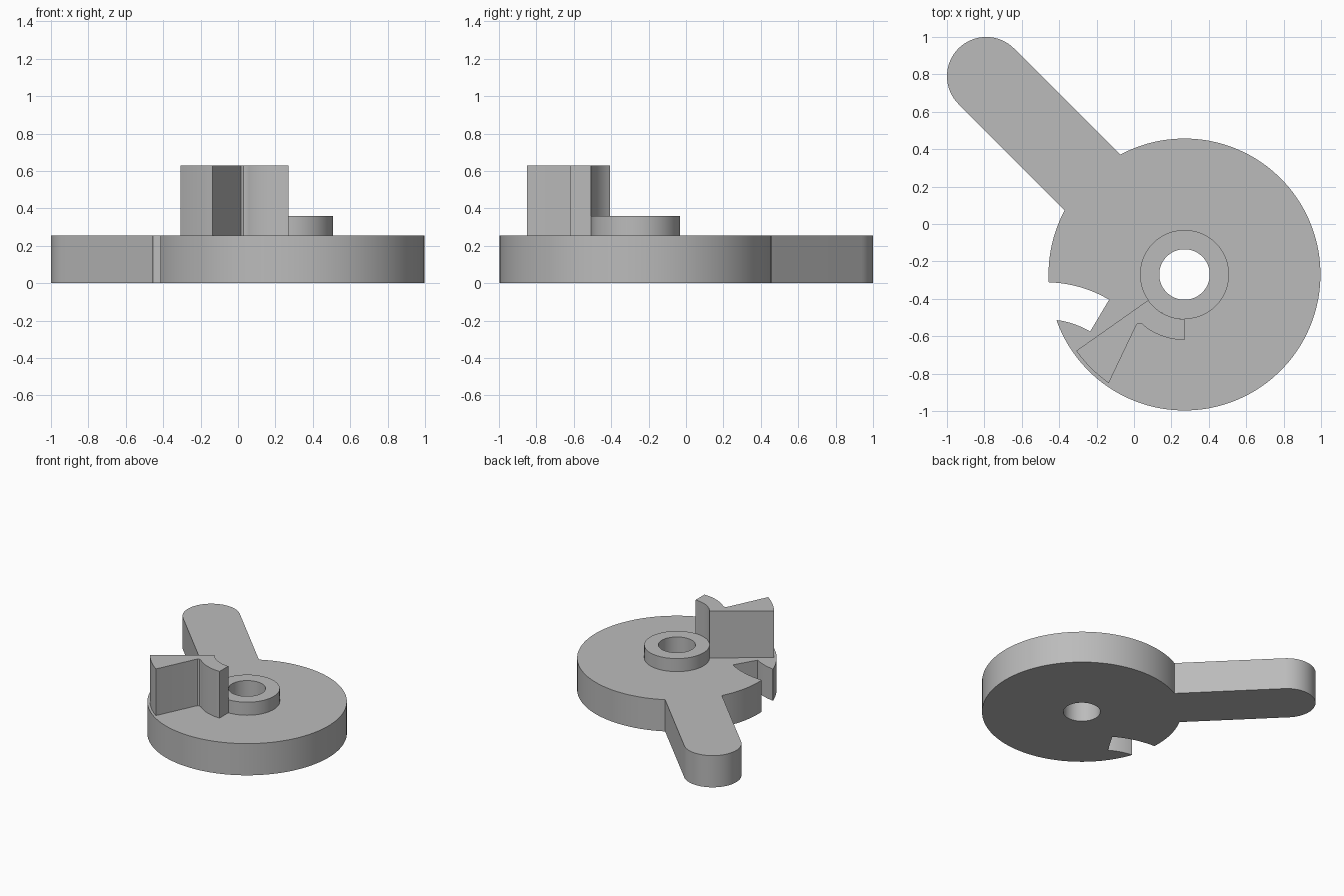
import bpy, bmesh
from math import sin, cos, radians, asin, degrees

if "Cube" in bpy.data.objects:
    bpy.data.objects.remove(bpy.data.objects["Cube"])

HUB = (0.27, -0.27)          # pivot axis
ARM_END = (-0.79, 0.79)      # centre of the rounded lever tip
NOTCH = (-0.47, -0.97)       # centre of the curved notch
R, ARM_R, HUB_R, BORE_R = 0.727, 0.21, 0.238, 0.135
BASE_Z, HUB_Z, WALL_Z = 0.255, 0.36, 0.63

grey = bpy.data.materials.new("light grey")
grey.diffuse_color = (0.5, 0.5, 0.5, 1)
grey.use_nodes = True
grey.node_tree.nodes["Principled BSDF"].inputs["Base Color"].default_value = grey.diffuse_color


def arc(centre, r, a0, a1, step=3):
    """Points along an arc, angles in degrees."""
    n = max(2, round(abs(a1 - a0) / step))
    angles = [radians(a0 + (a1 - a0) * i / n) for i in range(n + 1)]
    return [(centre[0] + r * cos(a), centre[1] + r * sin(a)) for a in angles]


def prism(name, loops, z0, z1):
    """Extrude an outline, with optional hole loops, from z0 to z1."""
    bm = bmesh.new()
    edges = []
    for loop in loops:
        vs = [bm.verts.new((x, y, z0)) for x, y in loop]
        edges += [bm.edges.new((vs[i - 1], vs[i])) for i in range(len(vs))]
    bmesh.ops.triangle_fill(bm, edges=edges, use_beauty=True)
    ext = bmesh.ops.extrude_face_region(bm, geom=bm.faces[:], use_keep_orig=True)
    top = [g for g in ext["geom"] if isinstance(g, bmesh.types.BMVert)]
    bmesh.ops.translate(bm, verts=top, vec=(0, 0, z1 - z0))
    bmesh.ops.recalc_face_normals(bm, faces=bm.faces[:])
    mesh = bpy.data.meshes.new(name)
    bm.to_mesh(mesh)
    bm.free()
    mesh.materials.append(grey)
    obj = bpy.data.objects.new(name, mesh)
    bpy.context.collection.objects.link(obj)
    bpy.ops.object.select_all(action='DESELECT')
    obj.select_set(True)
    bpy.context.view_layer.objects.active = obj
    bpy.ops.object.shade_smooth_by_angle(angle=radians(30))
    return obj


bore = arc(HUB, BORE_R, 0, 360, 5)[:-1]

# Disc with lever arm and curved notch
half = degrees(asin(ARM_R / R))
outline = (arc(HUB, R, -160.2, 135 - half)
           + arc(ARM_END, ARM_R, 45, 225, 5)
           + arc(HUB, R, 135 + half, 183.2)
           + arc(NOTCH, 0.658, 88.7, 59.2)
           + arc(NOTCH, 0.46, 59.2, 82.5))
prism("lever_disc", [outline, bore], 0, BASE_Z)

# Raised collar around the bore
prism("hub_collar", [arc(HUB, HUB_R, 0, 360, 5)[:-1], bore], BASE_Z, HUB_Z)

# Tall stop wall: wedge to the rim, small fillet, curved lip around the collar
fillet = [(0.045, -0.536), (0.03, -0.531), (0.017, -0.536), (0.008, -0.55)]
wall = (arc(HUB, HUB_R, 270, 215.2)
        + arc(HUB, 0.708, 215.2, 235.1)
        + fillet[::-1]
        + arc(HUB, 0.35, 233, 270))
prism("stop_wall", [wall], BASE_Z, WALL_Z)
